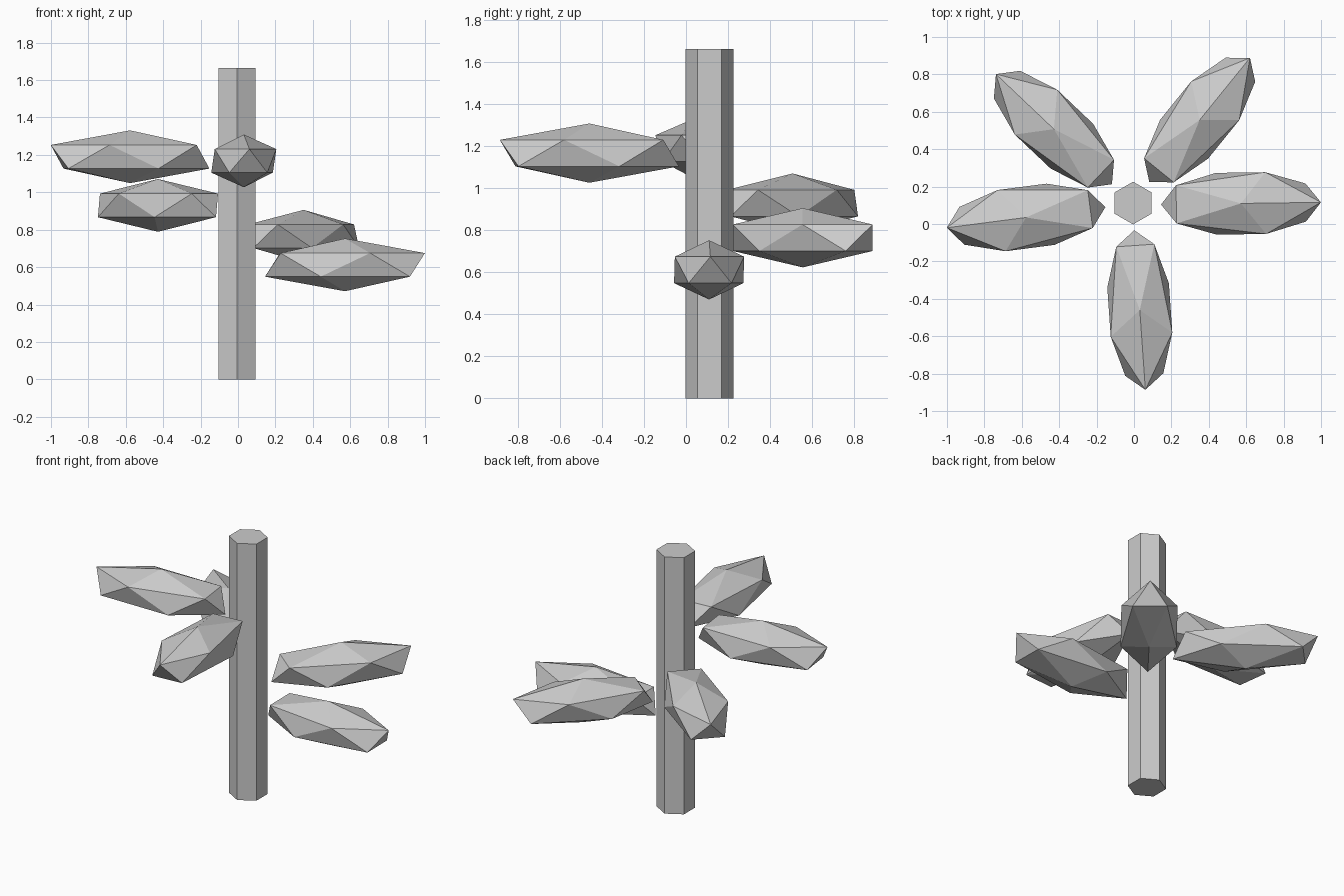
import bpy
from math import radians

if "Cube" in bpy.data.objects:
    bpy.data.objects.remove(bpy.data.objects["Cube"])

# Hexagonal trunk
H = 1.664
bpy.ops.mesh.primitive_cylinder_add(vertices=6, radius=0.114, depth=H,
                                    location=(-0.005, 0.112, H / 2))
bpy.context.object.name = "trunk"


def leaf_clump(name, x, y, z, angle):
    """Stretched icosahedron pointing outward from the trunk."""
    bpy.ops.mesh.primitive_ico_sphere_add(subdivisions=1, radius=1, location=(x, y, z),
                                          rotation=(0, 0, radians(angle)))
    leaf = bpy.context.object
    leaf.name = name
    leaf.scale = (0.478, 0.194, 0.141)


# Five leaf clumps spiralling up around the trunk
leaf_clump("leaf_right", 0.572, 0.110, 0.612, 0.8)
leaf_clump("leaf_back_right", 0.351, 0.556, 0.765, 51)
leaf_clump("leaf_back_left", -0.428, 0.507, 0.930, 136.5)
leaf_clump("leaf_left", -0.577, 0.035, 1.190, 187.4)
leaf_clump("leaf_front", 0.031, -0.460, 1.168, -86)
